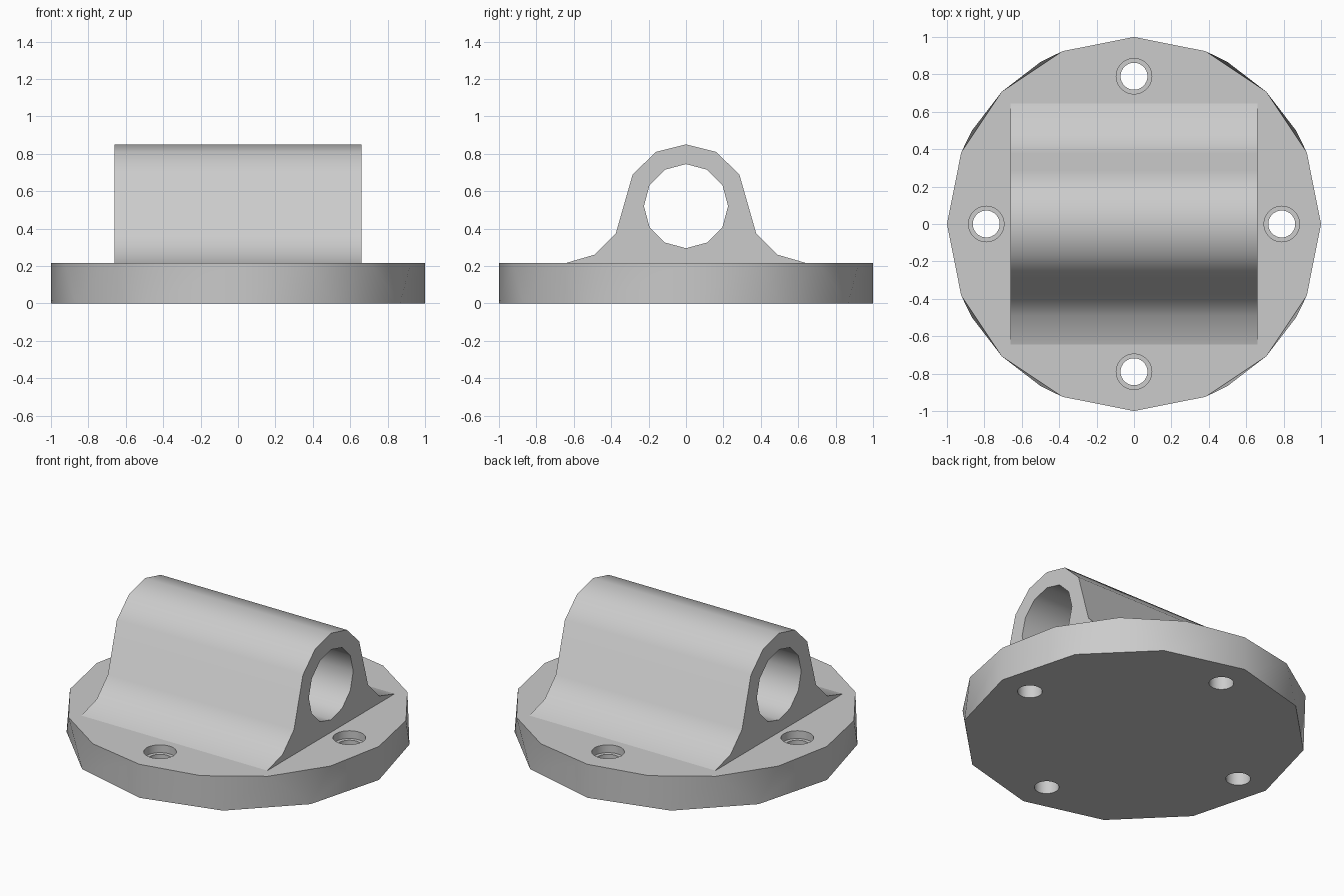
import bpy, bmesh, math
from mathutils import Matrix

cube = bpy.data.objects.get("Cube")
if cube:
    bpy.data.objects.remove(cube, do_unlink=True)

PLATE_TOP = 0.215
HALF_LENGTH = 0.66

grey = bpy.data.materials.new("plain grey")
grey.use_nodes = True
grey.diffuse_color = (0.6, 0.6, 0.6, 1)
grey.node_tree.nodes["Principled BSDF"].inputs["Base Color"].default_value = (0.6, 0.6, 0.6, 1)


def make_object(name, bm):
    bmesh.ops.recalc_face_normals(bm, faces=bm.faces)
    mesh = bpy.data.meshes.new(name)
    bm.to_mesh(mesh)
    bm.free()
    mesh.materials.append(grey)
    ob = bpy.data.objects.new(name, mesh)
    bpy.context.collection.objects.link(ob)
    return ob


def make_cylinder(name, sides, radius, depth, matrix):
    bm = bmesh.new()
    bmesh.ops.create_cone(bm, cap_ends=True, segments=sides, radius1=radius,
                          radius2=radius, depth=depth, matrix=matrix)
    return make_object(name, bm)


def select_only(ob):
    bpy.ops.object.select_all(action='DESELECT')
    ob.select_set(True)
    bpy.context.view_layer.objects.active = ob


def cut(ob, cutter):
    select_only(ob)
    mod = ob.modifiers.new("cut", 'BOOLEAN')
    mod.operation = 'DIFFERENCE'
    mod.solver = 'EXACT'
    mod.object = cutter
    bpy.ops.object.modifier_apply(modifier=mod.name)
    bpy.data.objects.remove(cutter, do_unlink=True)


def smooth(ob):
    select_only(ob)
    bpy.ops.object.shade_smooth_by_angle(angle=math.radians(38))


# Round plate: sixteen-sided top joined to a twelve-sided underside
def ring(bm, sides, z):
    angles = [math.tau * i / sides for i in range(sides)]
    return [bm.verts.new((math.cos(a), math.sin(a), z)) for a in angles]


bm = bmesh.new()
top, low = ring(bm, 16, PLATE_TOP), ring(bm, 12, 0)
bm.faces.new(top)
bm.faces.new(low[::-1])
i = j = 0
while i < len(top) or j < len(low):
    a, b = top[i % len(top)], low[j % len(low)]
    if (i + 1) * len(low) <= (j + 1) * len(top):
        i += 1
        bm.faces.new((a, b, top[i % len(top)]))
    else:
        j += 1
        bm.faces.new((a, b, low[j % len(low)]))
plate = make_object("base_plate", bm)

# Four counterbored bolt holes
for k in range(4):
    spot = Matrix.Rotation(k * math.pi / 2, 4, 'Z') @ Matrix.Translation((0.79, 0, 0))
    cut(plate, make_cylinder("bolt_hole", 32, 0.072, 1, spot))
    seat = spot @ Matrix.Translation((0, 0, PLATE_TOP))
    cut(plate, make_cylinder("bolt_seat", 32, 0.095, 0.1, seat))
smooth(plate)

# Bearing block: half profile mirrored and extruded along x
half = [(0.645, PLATE_TOP), (0.49, 0.26), (0.375, 0.375), (0.285, 0.69), (0.16, 0.81)]
profile = half + [(0, 0.85)] + [(-y, z) for y, z in reversed(half)]
bm = bmesh.new()
end = bm.faces.new([bm.verts.new((-HALF_LENGTH, y, z)) for y, z in profile])
grown = bmesh.ops.extrude_face_region(bm, geom=[end], use_keep_orig=True)
moved = [g for g in grown["geom"] if isinstance(g, bmesh.types.BMVert)]
bmesh.ops.translate(bm, verts=moved, vec=(2 * HALF_LENGTH, 0, 0))
block = make_object("bearing_block", bm)

# Shaft bore through the block
bore = Matrix.Translation((0, 0, 0.52)) @ Matrix.Rotation(math.pi / 2, 4, 'Y')
cut(block, make_cylinder("shaft_bore", 12, 0.225, 2, bore))

# Remove the hidden face resting on the plate
bm = bmesh.new()
bm.from_mesh(block.data)
hidden = [f for f in bm.faces if all(v.co.z < PLATE_TOP + 0.001 for v in f.verts)]
bmesh.ops.delete(bm, geom=hidden, context='FACES')
bm.to_mesh(block.data)
bm.free()
smooth(block)
